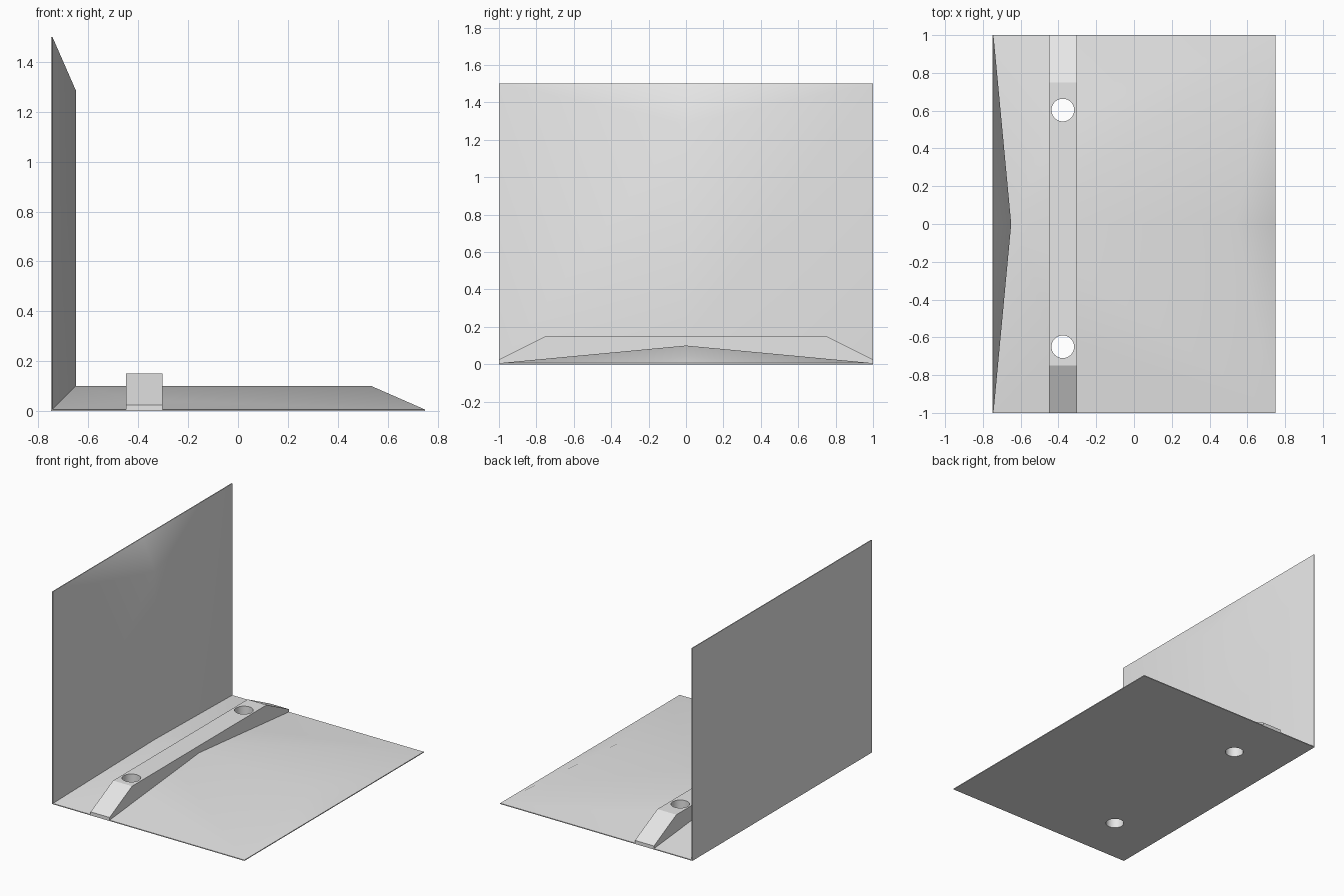
import bpy
import bmesh
from math import radians

default = bpy.data.objects.get("Cube")
if default:
    bpy.data.objects.remove(default, do_unlink=True)

grey = bpy.data.materials.new("light grey")
grey.use_nodes = True
grey.diffuse_color = (0.8, 0.8, 0.8, 1)
grey.node_tree.nodes["Principled BSDF"].inputs["Base Color"].default_value = (0.8, 0.8, 0.8, 1)


def loft(name, sections):
    """Skin closed sections of equal length, cap both ends and merge collapsed points."""
    bm = bmesh.new()
    rings = [[bm.verts.new(p) for p in s] for s in sections]
    for a, b in zip(rings, rings[1:]):
        for i in range(len(a)):
            j = (i + 1) % len(a)
            bm.faces.new((a[i], a[j], b[j], b[i]))
    bm.faces.new(rings[0])
    bm.faces.new(rings[-1])
    bmesh.ops.remove_doubles(bm, verts=bm.verts, dist=0.0005)
    bmesh.ops.recalc_face_normals(bm, faces=bm.faces)
    mesh = bpy.data.meshes.new(name)
    bm.to_mesh(mesh)
    bm.free()
    mesh.materials.append(grey)
    obj = bpy.data.objects.new(name, mesh)
    bpy.context.collection.objects.link(obj)
    return obj


def activate(obj):
    bpy.ops.object.select_all(action="DESELECT")
    obj.select_set(True)
    bpy.context.view_layer.objects.active = obj


# L-shaped body: thin at both sides, thick along its middle, hipped at the free ends
HALF, TOP, LIP = 0.75, 1.5, 0.006


def body_section(y, thick, run):
    points = [(-HALF, 0), (HALF, 0), (HALF, LIP), (HALF - run, thick),
              (-HALF + thick, thick), (-HALF + thick, TOP - run),
              (-HALF + LIP, TOP), (-HALF, TOP)]
    return [(x, y, z) for x, z in points]


body = loft("base_and_back_wall", [body_section(-1, LIP, 0),
                                   body_section(0, 0.1, 0.215),
                                   body_section(1, LIP, 0)])

# Mounting batten with sloping ends
batten_profile = [(-1, 0.001), (1, 0.001), (1, 0.025),
                  (0.75, 0.15), (-0.75, 0.15), (-1, 0.025)]
batten = loft("mounting_batten", [[(x, y, z) for y, z in batten_profile]
                                  for x in (-0.45, -0.302)])

# Screw holes through batten and base
for y in (0.603, -0.65):
    bpy.ops.mesh.primitive_cylinder_add(vertices=48, radius=0.06, depth=0.6,
                                        location=(-0.377, y, 0.1))
    cutter = bpy.context.object
    cutter.name = "hole_cutter"
    cutter.hide_render = True
    cutter.data.materials.append(grey)
    for part in (body, batten):
        activate(part)
        cut = part.modifiers.new("screw hole", "BOOLEAN")
        cut.operation = "DIFFERENCE"
        cut.solver = "EXACT"
        cut.object = cutter
        bpy.ops.object.modifier_apply(modifier=cut.name)
    bpy.data.objects.remove(cutter, do_unlink=True)

# Soft ridges, crisp corners
for part in (body, batten):
    activate(part)
    bpy.ops.object.shade_smooth_by_angle(angle=radians(30 if part is body else 25))
